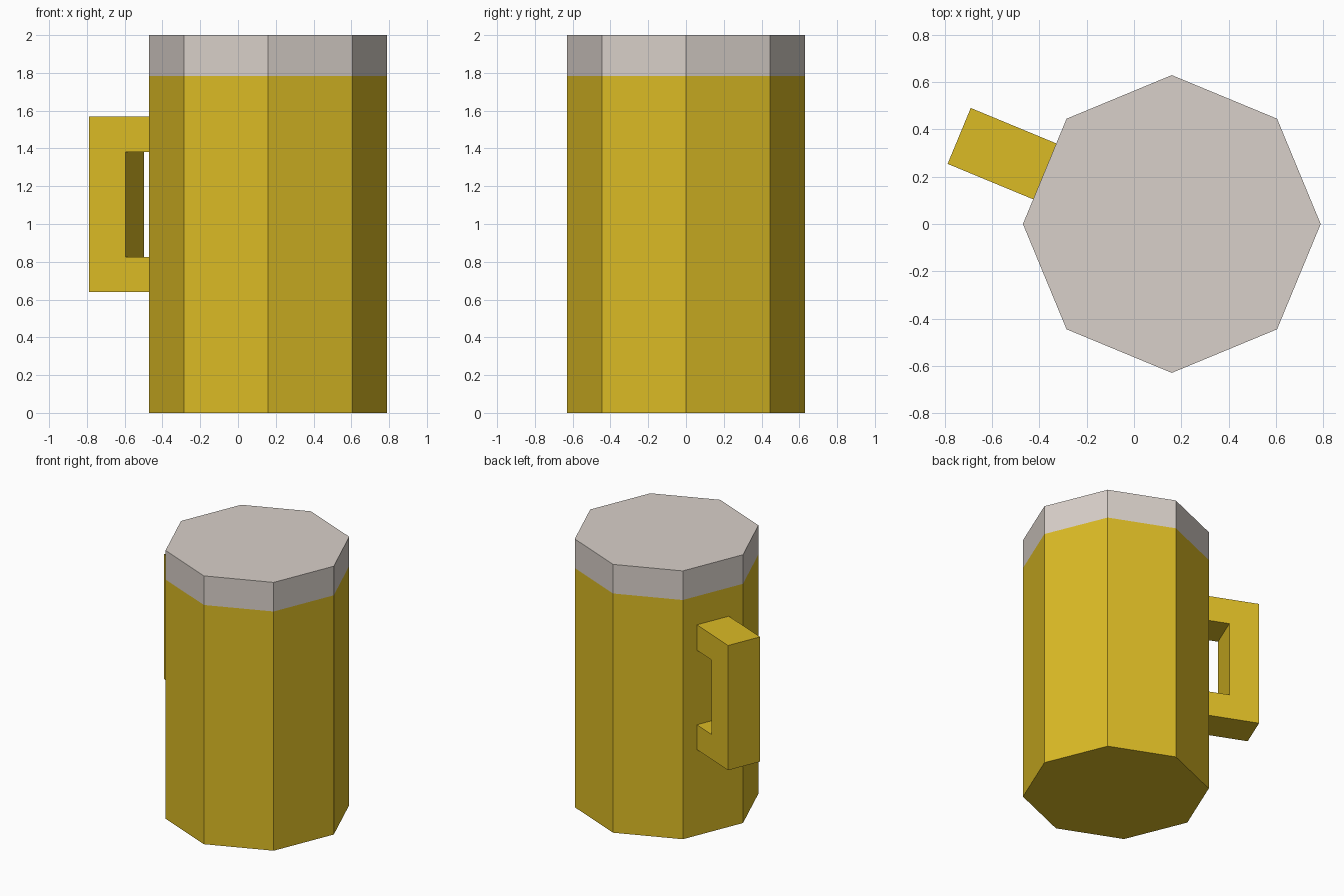
import bpy, bmesh, math
from mathutils import Vector

if "Cube" in bpy.data.objects:
    bpy.data.objects.remove(bpy.data.objects["Cube"])


def material(name, rgb):
    m = bpy.data.materials.new(name)
    m.diffuse_color = (*rgb, 1)
    m.use_nodes = True
    m.node_tree.nodes["Principled BSDF"].inputs["Base Color"].default_value = m.diffuse_color
    return m


gold = material("beer gold", (0.71, 0.495, 0.018))
foam = material("foam off white", (0.69, 0.63, 0.585))

CX, R, H, FOAM_Z = 0.16, 0.63, 2.0, 1.783


def prism(name, points, offset, mats, split_z=None):
    """Extrude a closed outline by offset; optionally cut it and recolour above split_z."""
    bm = bmesh.new()
    base = bm.faces.new([bm.verts.new(p) for p in points])
    ext = bmesh.ops.extrude_face_region(bm, geom=[base], use_keep_orig=True)
    verts = [g for g in ext["geom"] if isinstance(g, bmesh.types.BMVert)]
    bmesh.ops.translate(bm, verts=verts, vec=offset)
    if split_z is not None:
        bmesh.ops.bisect_plane(bm, geom=bm.verts[:] + bm.edges[:] + bm.faces[:],
                               plane_co=(0, 0, split_z), plane_no=(0, 0, 1))
        for f in bm.faces:
            f.material_index = int(f.calc_center_median().z > split_z)
    bmesh.ops.recalc_face_normals(bm, faces=bm.faces[:])
    me = bpy.data.meshes.new(name)
    bm.to_mesh(me)
    bm.free()
    for m in mats:
        me.materials.append(m)
    ob = bpy.data.objects.new(name, me)
    bpy.context.collection.objects.link(ob)
    return ob


# Octagonal mug body with a foam band and lid
octagon = [(CX + R * math.cos(i * math.pi / 4), R * math.sin(i * math.pi / 4), 0)
           for i in range(8)]
prism("mug_body", octagon, (0, 0, H), [gold, foam], FOAM_Z)

# C-shaped handle, standing square on the back-left facet
a = math.radians(157.5)
out = Vector((math.cos(a), math.sin(a), 0))
side = Vector((-math.sin(a), math.cos(a), 0))
half = 0.128
root, grip_in, grip_out = R * math.cos(math.pi / 8) - 0.003, 0.764, 0.974
profile = [(root, 0.64), (grip_out, 0.64), (grip_out, 1.57), (root, 1.57),
           (root, 1.38), (grip_in, 1.38), (grip_in, 0.825), (root, 0.825)]
prism("handle", [Vector((CX, 0, z)) + out * r - side * half for r, z in profile],
      side * 2 * half, [gold])
